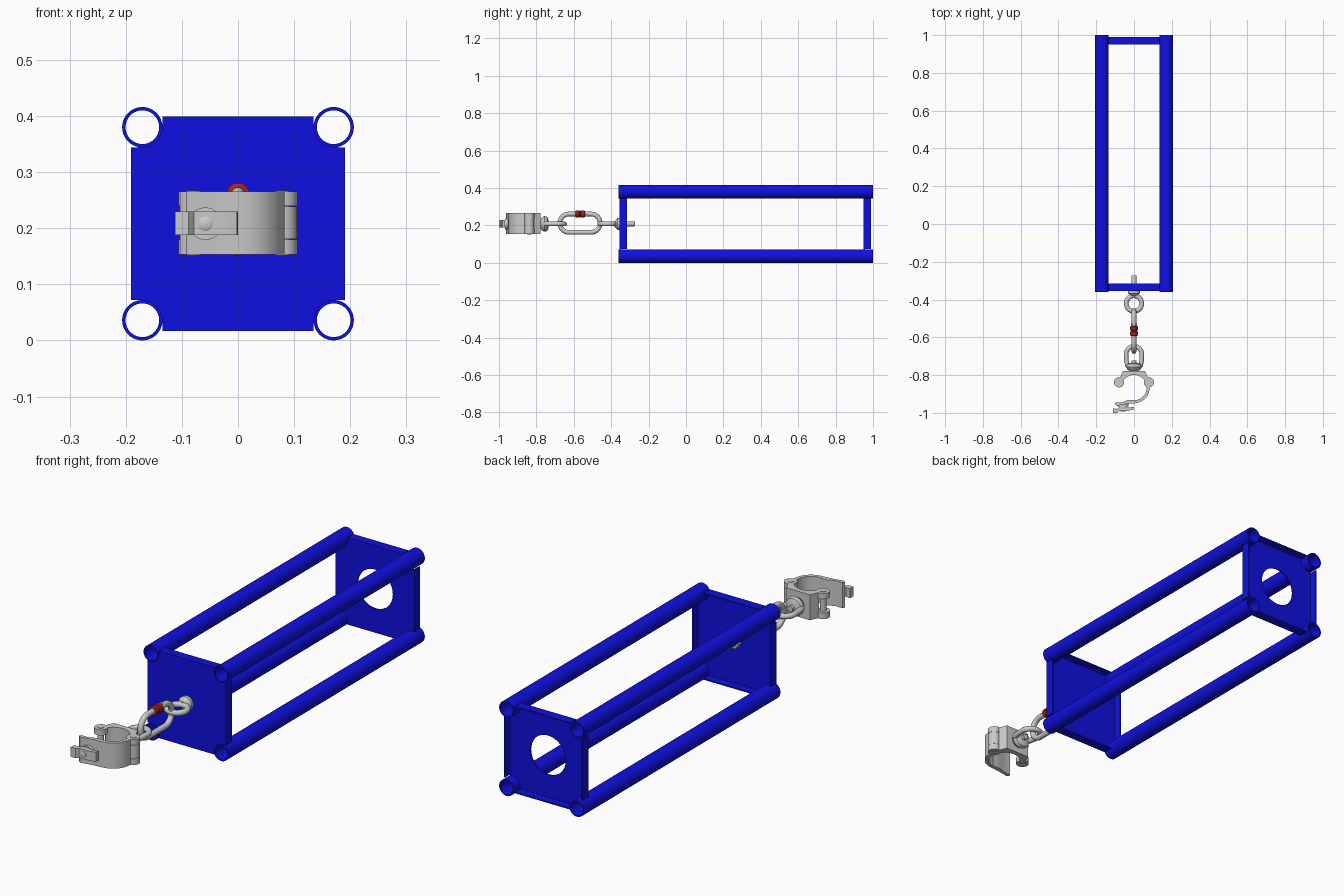
import bpy, bmesh, math
from math import cos, sin, radians

if "Cube" in bpy.data.objects:
    bpy.data.objects.remove(bpy.data.objects["Cube"])

ZC = 0.208           # height of the lifting line
TX, TR = 0.1705, 0.036   # tube offset and radius
TZ = ZC - TR         # vertical offset of tube centres


def material(name, col):
    m = bpy.data.materials.new(name)
    m.diffuse_color = col
    m.use_nodes = True
    m.node_tree.nodes["Principled BSDF"].inputs["Base Color"].default_value = m.diffuse_color
    return m


BLUE = material("blue_paint", (0.005, 0.005, 0.75, 1))
RED = material("red_sleeve", (0.4, 0.015, 0.015, 1))


def arc(cx, cy, r, a0, a1, n=16):
    return [(cx + r * cos(radians(a0 + (a1 - a0) * i / n)),
             cy + r * sin(radians(a0 + (a1 - a0) * i / n))) for i in range(n + 1)]


def circle(cx, cy, r, n=32):
    return arc(cx, cy, r, 0, 360, n)[:-1]


def band(cx, cy, ri, ro, a0, a1, n=28):
    return arc(cx, cy, ro, a0, a1, n) + arc(cx, cy, ri, a1, a0, n)


def finish(ob, mat):
    bpy.ops.object.select_all(action='DESELECT')
    ob.select_set(True)
    bpy.context.view_layer.objects.active = ob
    if ob.type == 'CURVE':
        bpy.ops.object.convert(target='MESH')
        ob = bpy.context.object
    bm = bmesh.new()
    bm.from_mesh(ob.data)
    bmesh.ops.remove_doubles(bm, verts=bm.verts, dist=1e-5)
    bmesh.ops.recalc_face_normals(bm, faces=bm.faces)
    bm.to_mesh(ob.data)
    bm.free()
    if mat:
        ob.data.materials.clear()
        ob.data.materials.append(mat)
    bpy.ops.object.shade_smooth_by_angle(angle=radians(35))
    return ob


def curve(name, dims, loops, cyclic=True):
    cu = bpy.data.curves.new(name, 'CURVE')
    cu.dimensions = dims
    for pts in loops:
        sp = cu.splines.new('POLY')
        sp.points.add(len(pts) - 1)
        for p, q in zip(sp.points, pts):
            p.co = (q[0], q[1], q[2] if len(q) > 2 else 0, 1)
        sp.use_cyclic_u = cyclic
    ob = bpy.data.objects.new(name, cu)
    bpy.context.collection.objects.link(ob)
    return ob


def prism(name, loops, axis, lo, hi, mat=None):
    """Fill outlines (inner loops are holes) and extrude along y or z."""
    ob = curve(name, '2D', loops)
    ob.data.fill_mode = 'BOTH'
    ob.data.extrude = (hi - lo) / 2
    if axis == 'Y':
        ob.rotation_euler.x = math.pi / 2
        ob.location.y = (lo + hi) / 2
    else:
        ob.location.z = (lo + hi) / 2
    return finish(ob, mat)


def rod(name, pts, r, cyclic=False, mat=None):
    ob = curve(name, '3D', [pts], cyclic)
    ob.data.bevel_depth = r
    ob.data.bevel_resolution = 4
    ob.data.use_fill_caps = not cyclic
    return finish(ob, mat)


def lathe_y(name, profile, x=0, z=ZC, mat=None, n=32):
    """Turn (radius, y) points around a line parallel to y."""
    bm = bmesh.new()
    rings = [[bm.verts.new((x + r * cos(2 * math.pi * i / n), y, z + r * sin(2 * math.pi * i / n)))
              for i in range(n)] for r, y in profile]
    for a, b in zip(rings, rings[1:]):
        for i in range(n):
            bm.faces.new((a[i], a[(i + 1) % n], b[(i + 1) % n], b[i]))
    bm.faces.new(rings[0])
    bm.faces.new(rings[-1])
    me = bpy.data.meshes.new(name)
    bm.to_mesh(me)
    bm.free()
    ob = bpy.data.objects.new(name, me)
    bpy.context.collection.objects.link(ob)
    return finish(ob, mat)


def rect(x0, x1, y0, y1):
    return [(x0, y0), (x1, y0), (x1, y1), (x0, y1)]


# four hollow corner tubes
for sx in (-1, 1):
    for sz in (-1, 1):
        c = (sx * TX, ZC + sz * TZ)
        prism("corner_tube", [circle(*c, TR, 40), circle(*c, 0.030, 40)], 'Y', -0.36, 1.0, BLUE)

# end plates: corners scooped around the tubes, flanges folded towards +y
EDGE, T = 0.191, 0.006
outline = []
for sx, sz, a in ((1, 1, 270), (-1, 1, 360), (-1, -1, 90), (1, -1, 180)):
    outline += arc(sx * TX, ZC + sz * TZ, TR - 0.0005, a, a - 90, 10)
    e = [(sx * EDGE, ZC + sz * (TZ - TR)), (sx * (TX - TR), ZC + sz * EDGE)]
    if sx * sz < 0:
        e.reverse()
    outline[-11:-11] = [e[0]]
    outline.append(e[1])
for label, y, hole in (("front", -0.355, False), ("rear", 0.95, True)):
    loops = [outline] + ([circle(0, ZC, 0.086, 48)] if hole else [])
    prism(label + "_plate", loops, 'Y', y, y + T, BLUE)
    h = TX - TR
    for s in (-1, 1):
        a, b = sorted((s * EDGE, s * (EDGE - T)))
        prism(label + "_side_flange", [rect(a, b, ZC - h, ZC + h)], 'Y', y, y + 0.04, BLUE)
        prism(label + "_cross_flange", [rect(-h, h, ZC + a, ZC + b)], 'Y', y, y + 0.04, BLUE)

# eye bolt through the front plate
lathe_y("eye_bolt_shank", [(0.013, -0.385), (0.013, -0.275), (0.011, -0.272)])
lathe_y("eye_bolt_collar", [(0.015, -0.382), (0.022, -0.374), (0.032, -0.367), (0.032, -0.355)])
lathe_y("eye_bolt_nut", [(0.024, -0.349), (0.024, -0.325)], n=6)
rod("eye_bolt_ring", [(x, y, ZC) for x, y in circle(0, -0.421, 0.041, 40)], 0.0125, True)

# oval link with screw sleeve
link = arc(-0.508, 0.212, 0.049, -90, 90, 18) + arc(-0.626, 0.212, 0.049, 90, 270, 18)
rod("oval_link", [(0, y, z) for y, z in link], 0.0125, True)
sleeve = []
for y in (-0.592, -0.565):
    sleeve += [(0.015, y), (0.020, y + 0.003), (0.020, y + 0.021), (0.015, y + 0.024)]
lathe_y("screw_sleeve", sleeve, z=0.261, mat=RED, n=24)
lathe_y("sleeve_nut", [(0.016, -0.541), (0.016, -0.527)], z=0.261, n=6)

# bow eye nut joining link to clamp
bow = [(0.034, -0.755), (0.040, -0.725)] + arc(0, -0.69, 0.042, 0, 180, 20) + [(-0.040, -0.725), (-0.034, -0.755)]
rod("bow_eye", [(x, y, ZC) for x, y in bow], 0.012)
lathe_y("bow_base", [(0.022, -0.778), (0.033, -0.772), (0.042, -0.757), (0.038, -0.742), (0.020, -0.735)])
lathe_y("bow_bolt", [(0.012, -0.79), (0.012, -0.722)])

# pipe clamp: saddle, hinged jaw and pivot lugs
CY, RI, RO = -0.866, 0.067, 0.083
Z0, Z1, GA, GB = 0.153, 0.265, 0.18, 0.24
saddle = [(0.075, -0.815), (0.058, -0.777), (-0.058, -0.777), (-0.075, -0.815)] + arc(0, CY, RI, 152, 28, 20)
prism("clamp_saddle", [saddle], 'Z', Z0, Z1)
jaw = band(0, CY, RI, RO, 14, -92)
prism("clamp_jaw", [jaw], 'Z', Z0, Z1)
LY = -0.838
for s in (-1, 1):
    c = (s * 0.079, LY)
    for lo, hi in ((Z0, GA), (GB, Z1)):
        prism("saddle_lug", [circle(*c, 0.027), circle(*c, 0.013)], 'Z', lo, hi)
    prism("lug_pin", [circle(*c, 0.013)], 'Z', Z0 - 0.002, Z1 + 0.002)
prism("jaw_knuckle", [circle(0.079, LY, 0.0265)], 'Z', GA + 0.001, GB - 0.001)

# jaw ear, closing bolt and latch bar
ear = [(0.006, -0.931), (0.006, -0.949), (-0.035, -0.952), (-0.092, -0.962), (-0.103, -0.955),
       (-0.098, -0.944), (-0.062, -0.944), (-0.035, -0.932)]
prism("jaw_ear", [ear], 'Z', Z0, Z1)
latch = [(-0.112, -1.0), (-0.088, -1.0), (-0.078, -0.989), (-0.03, -0.989), (-0.002, -0.982), (0, -0.968),
         (-0.035, -0.972), (-0.05, -0.965), (-0.075, -0.967), (-0.09, -0.979), (-0.112, -0.976)]
prism("latch_bar", [latch], 'Z', 0.188, 0.23)
lathe_y("closing_bolt", [(0.010, -0.993), (0.013, -0.991), (0.013, -0.945)], x=-0.058)
lathe_y("bolt_washer", [(0.029, -0.967), (0.029, -0.95)], x=-0.058)
